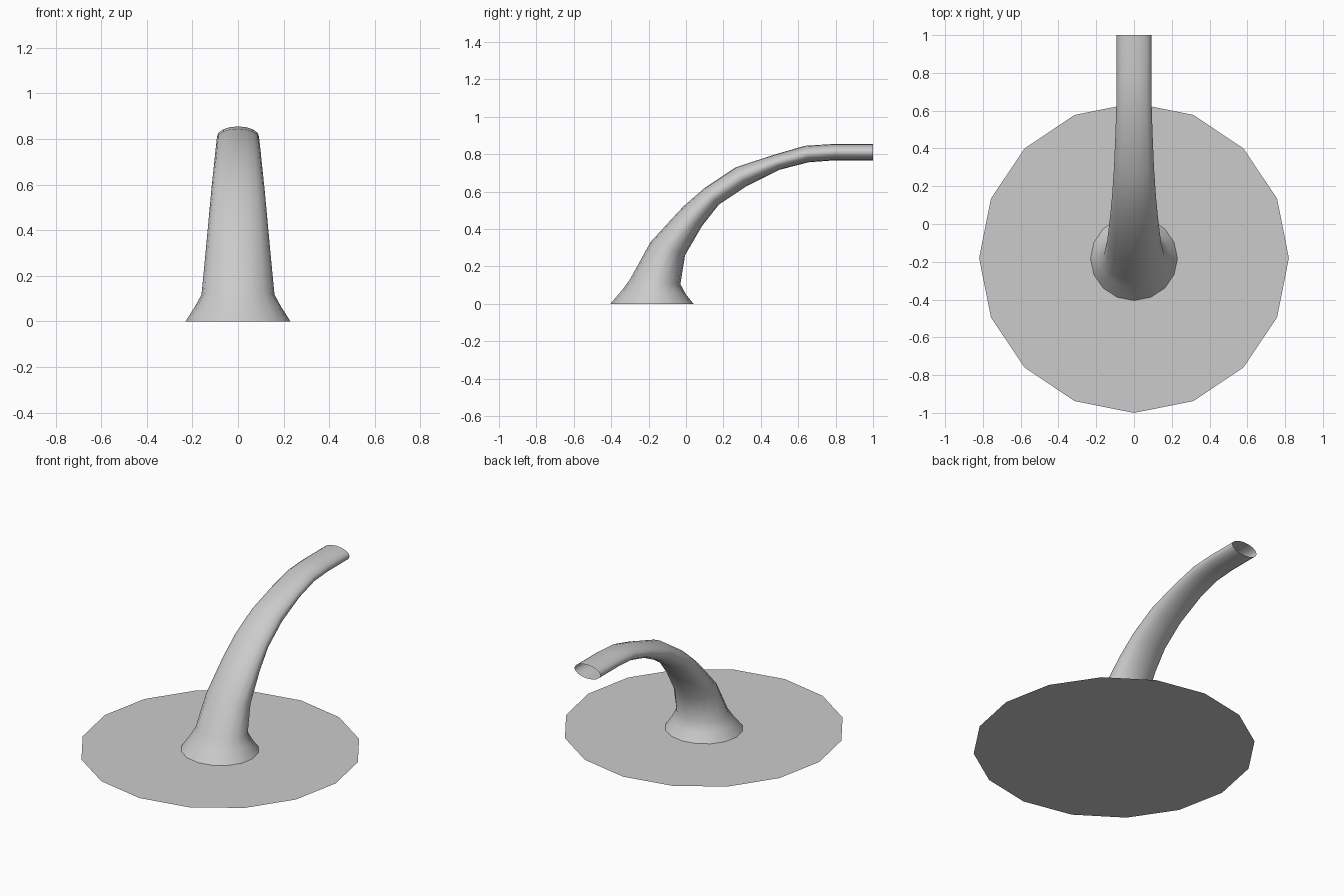
import bpy, bmesh, math
from mathutils import Vector

if "Cube" in bpy.data.objects:
    bpy.data.objects.remove(bpy.data.objects["Cube"])

SIDES = 16

def finish(bm, name):
    mesh = bpy.data.meshes.new(name)
    bm.to_mesh(mesh)
    bm.free()
    ob = bpy.data.objects.new(name, mesh)
    bpy.context.collection.objects.link(ob)
    return ob

# Flat round mounting plate
bm = bmesh.new()
bmesh.ops.create_circle(bm, cap_ends=True, segments=SIDES, radius=0.82)
# Put a corner on the x axis and move the plate under the spout
bmesh.ops.translate(bm, verts=bm.verts, vec=(0, -0.18, 0))
finish(bm, "base_plate")

# Spout rings: inner (y, z), outer (y, z), half width
rings = [
    ((0.04, 0.0), (-0.405, 0.0), 0.23),
    ((0.0, 0.05), (-0.34, 0.075), 0.19),
    ((-0.03, 0.105), (-0.30, 0.13), 0.16),
    ((-0.005, 0.26), (-0.19, 0.33), 0.143),
    ((0.085, 0.415), (-0.015, 0.52), 0.127),
    ((0.175, 0.53), (0.10, 0.62), 0.117),
    ((0.325, 0.63), (0.265, 0.73), 0.106),
    ((0.50, 0.717), (0.47, 0.797), 0.098),
    ((0.655, 0.757), (0.635, 0.845), 0.093),
    ((0.79, 0.767), (0.79, 0.855), 0.092),
    ((1.0, 0.767), (1.0, 0.855), 0.092),
]

# Curved hollow spout with an open end
bm = bmesh.new()
loops = []
for inner, outer, half_width in rings:
    a, b = Vector((0, *inner)), Vector((0, *outer))
    mid, up = (a + b) / 2, (b - a) / 2
    loop = []
    for i in range(SIDES):
        t = math.tau * i / SIDES
        loop.append(bm.verts.new(mid + up * math.sin(t) + Vector((half_width * math.cos(t), 0, 0))))
    loops.append(loop)
for lo, hi in zip(loops, loops[1:]):
    for i in range(SIDES):
        j = (i + 1) % SIDES
        bm.faces.new((lo[j], lo[i], hi[i], hi[j]))
# Make the normals face outward
bm.normal_update()
bm.faces.ensure_lookup_table()
f = bm.faces[SIDES // 4]
if f.normal.dot(f.calc_center_median() - Vector((0, -0.18, 0.03))) < 0:
    bmesh.ops.reverse_faces(bm, faces=bm.faces[:])
spout = finish(bm, "spout")
bpy.context.view_layer.objects.active = spout
spout.select_set(True)
bpy.ops.object.shade_smooth_by_angle(angle=math.radians(60))
